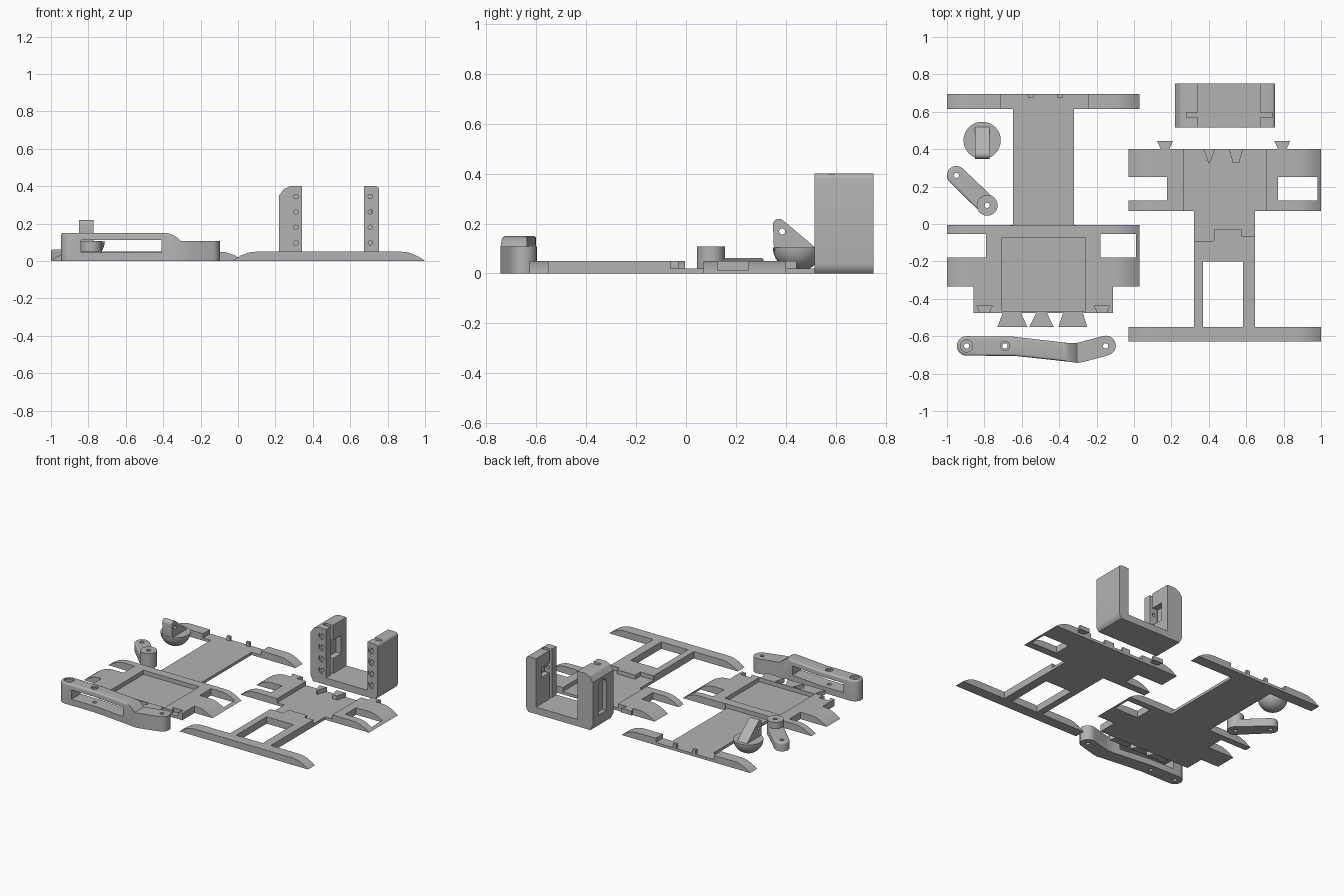
import bpy, bmesh, math
from mathutils import Vector

if "Cube" in bpy.data.objects:
    bpy.data.objects.remove(bpy.data.objects["Cube"])

grey = bpy.data.materials.new("mid grey")
grey.diffuse_color = (0.45, 0.45, 0.45, 1)
grey.use_nodes = True
grey.node_tree.nodes["Principled BSDF"].inputs["Base Color"].default_value = grey.diffuse_color


def make(name, bm):
    bmesh.ops.recalc_face_normals(bm, faces=bm.faces)
    me = bpy.data.meshes.new(name)
    bm.to_mesh(me)
    bm.free()
    ob = bpy.data.objects.new(name, me)
    bpy.context.collection.objects.link(ob)
    me.materials.append(grey)
    return ob


def prism(name, pts, lo, hi, axis="z"):
    """Extrude a 2D outline along x, y or z."""
    place = {"z": lambda a, b, t: (a, b, t),
             "y": lambda a, b, t: (a, t, b),
             "x": lambda a, b, t: (t, a, b)}[axis]
    bm = bmesh.new()
    f = bm.faces.new([bm.verts.new(place(a, b, lo)) for a, b in pts])
    ext = bmesh.ops.extrude_face_region(bm, geom=[f])["geom"]
    bmesh.ops.translate(bm, verts=[v for v in ext if isinstance(v, bmesh.types.BMVert)],
                        vec=Vector(place(0, 0, hi - lo)))
    return make(name, bm)


def box(x0, x1, y0, y1, z0, z1):
    return prism("box", [(x0, y0), (x1, y0), (x1, y1), (x0, y1)], z0, z1)


def arc(cx, cy, r, a0=0, a1=360, n=24):
    """Points on an arc; a full turn gives a closed circle."""
    m = n if a1 - a0 == 360 else n - 1
    return [(cx + r * math.cos(math.radians(a0 + (a1 - a0) * i / m)),
             cy + r * math.sin(math.radians(a0 + (a1 - a0) * i / m))) for i in range(n)]


def cylinder(x, y, r, lo, hi, axis="z"):
    return prism("cylinder", arc(x, y, r), lo, hi, axis)


def combine(ob, others, op):
    for o in others:
        m = ob.modifiers.new(op, "BOOLEAN")
        m.operation, m.object, m.solver = op, o, "EXACT"
        bpy.context.view_layer.objects.active = ob
        bpy.ops.object.modifier_apply(modifier=m.name)
        bpy.data.objects.remove(o)
    return ob


def bevel(ob, width, test):
    bm = bmesh.new()
    bm.from_mesh(ob.data)
    bmesh.ops.bevel(bm, geom=[e for e in bm.edges if test(e.verts[0].co, e.verts[1].co)],
                    offset=width, segments=4, profile=0.5, affect="EDGES")
    bm.to_mesh(ob.data)
    bm.free()


def smooth(ob):
    bpy.ops.object.select_all(action="DESELECT")
    ob.select_set(True)
    bpy.context.view_layer.objects.active = ob
    bpy.ops.object.shade_smooth_by_angle(angle=math.radians(30))


T, LOW, HALF = 0.05, 0.02, 0.515


def plate(name, cx, half_outline):
    """Mirrored flat outline trimmed by a profile with curved-down tips."""
    pts = [(cx + x, y) for x, y in half_outline] + \
          [(cx - x, y) for x, y in reversed(half_outline)]
    ob = prism(name, pts, 0, T)
    L = 0.13
    tip = [(HALF - L * i / 8, T * (1 - (1 - i / 8) ** 2)) for i in range(9)]
    prof = [(cx + x, z) for x, z in tip] + [(cx - x, z) for x, z in reversed(tip)]
    return combine(ob, [prism("trim", prof, -1, 1, "y")], "INTERSECT")


def dovetail(x0, x1, x2, x3, ya, yb, z0, z1):
    """Trapezoid, x0..x1 wide at ya and x2..x3 wide at yb."""
    return prism("dovetail", [(x0, ya), (x1, ya), (x3, yb), (x2, yb)], z0, z1)


# Plate with the long spine
c = -0.485
p1 = plate("long_plate", c, [(HALF, 0.695), (HALF, 0.615), (0.163, 0.615), (0.163, -0.005),
                             (HALF, -0.005), (HALF, -0.335), (0.372, -0.335), (0.372, -0.475)])
combine(p1, [
    box(c - 0.6, c - 0.305, -0.18, -0.053, -1, 1),       # tip windows
    box(c + 0.305, c + 0.495, -0.18, -0.053, -1, 1),
    box(-0.71, -0.245, 0.61, 0.8, LOW, 1),               # low middle of the bar
    box(-0.66, -0.31, -0.008, 0.62, LOW, 1),             # low spine
    box(-0.705, -0.26, -0.465, -0.072, LOW, 1),          # pocket
    dovetail(-0.84, -0.757, -0.82, -0.777, -0.435, -0.48, LOW, 1),
    dovetail(-0.213, -0.13, -0.193, -0.15, -0.435, -0.48, LOW, 1)], "DIFFERENCE")
combine(p1, [box(x - 0.013, x + 0.013, 0.675, 0.695, 0.01, T) for x in (-0.55, -0.395)] + [
    dovetail(-0.70, -0.607, -0.73, -0.57, -0.47, -0.55, LOW, T),
    dovetail(-0.52, -0.468, -0.56, -0.43, -0.47, -0.55, LOW, T),
    dovetail(-0.377, -0.275, -0.404, -0.25, -0.47, -0.55, LOW, T)], "UNION")

# Plate with the open frame
c = 0.485
p2 = plate("frame_plate", c, [(HALF, 0.40), (HALF, 0.07), (0.163, 0.07), (0.163, -0.55),
                              (HALF, -0.55), (HALF, -0.627)])
step = [(0.30, -0.09), (0.427, -0.09), (0.427, -0.03), (0.575, -0.03), (0.575, -0.063),
        (0.67, -0.063), (0.67, 0.07), (0.705, 0.07), (0.705, 0.327), (0.265, 0.327),
        (0.265, 0.07), (0.30, 0.07)]
combine(p2, [
    box(-0.2, 0.177, 0.126, 0.25, -1, 1),                # tip windows
    box(0.77, 0.98, 0.126, 0.25, -1, 1),
    box(0.37, 0.583, -0.55, -0.20, -1, 1),               # frame opening
    prism("step", step, LOW, 1),                         # low middle
    dovetail(0.265, 0.40, 0.265, 0.368, 0.32, 0.41, LOW, 1),
    dovetail(0.404, 0.53, 0.436, 0.505, 0.32, 0.41, LOW, 1),
    dovetail(0.56, 0.705, 0.585, 0.705, 0.32, 0.41, LOW, 1)], "DIFFERENCE")
combine(p2, [dovetail(x - 0.018, x + 0.018, x - 0.042, x + 0.042, 0.39, 0.443, LOW, T)
             for x in (0.166, 0.793)], "UNION")

# U-shaped clamp with two posts
u = [(0.24, 0), (0.735, 0), (0.755, 0.02), (0.755, 0.40), (0.675, 0.40), (0.675, 0.05),
     (0.343, 0.05), (0.343, 0.40), (0.28, 0.40), (0.245, 0.385), (0.22, 0.35), (0.22, 0.04)]
clamp = prism("clamp", u, 0.515, 0.75, "y")
bevel(clamp, 0.02, lambda a, b: abs(a.x - b.x) < 1e-4 and a.x > 0.75 and abs(a.z - b.z) < 1e-4)
cuts = [box(0.28, 0.36, 0.57, 0.597, 0.05, 1), box(0.66, 0.74, 0.57, 0.597, 0.05, 1),
        box(0.30, 0.36, 0.597, 0.69, 0.16, 0.29), box(0.66, 0.715, 0.597, 0.69, 0.24, 0.31),
        prism("arch", arc(0.64, 0.29, 0.045, 0, 180, 13) + [(0.595, 0.09), (0.685, 0.09)],
              0.1, 0.25, "x")]
for x in (0.31, 0.708):
    for z in (0.097, 0.18, 0.263, 0.345):
        cuts += [cylinder(x, z, 0.025, 0.5, 0.522, "y"), cylinder(x, z, 0.012, 0.5, 0.58, "y")]
smooth(combine(clamp, cuts, "DIFFERENCE"))

# Long bent arm: plan outline trimmed by its side profile
plan = arc(-0.895, -0.652, 0.052, 90, 270, 13) + \
    [(-0.64, -0.705), (-0.36, -0.735), (-0.30, -0.743), (-0.26, -0.735)] + \
    arc(-0.15, -0.65, 0.053, -75, 105, 13) + [(-0.31, -0.637), (-0.36, -0.635), (-0.65, -0.602)]
arm = prism("long_arm", plan, 0, 0.15)
bevel(arm, 0.012, lambda a, b: a.z > 0.14 and b.z > 0.14)
side = [(-1, -0.1), (0, -0.1), (0, 0.107), (-0.305, 0.107), (-0.325, 0.125),
        (-0.35, 0.141), (-0.38, 0.15), (-1, 0.15)]
combine(arm, [prism("side", side, -1, 0, "y")], "INTERSECT")
combine(arm, [box(-0.84, -0.41, -0.8, -0.5, 0.045, 0.112)] +
        [cylinder(x, -0.652, 0.014, -1, 1) for x in (-0.895, -0.69, -0.152)] +
        [cylinder(-0.895, -0.652, 0.033, 0.137, 1),
         cylinder(-0.69, -0.652, 0.025, 0.14, 1)], "DIFFERENCE")
smooth(arm)

# Short link with a raised boss
a, b = Vector((-0.95, 0.26)), Vector((-0.785, 0.10))
ang = math.degrees(math.atan2(b.y - a.y, b.x - a.x))
link = prism("short_link", arc(a.x, a.y, 0.05, ang + 90, ang + 270, 13) +
             arc(b.x, b.y, 0.052, ang - 90, ang + 90, 13), 0, 0.062)
bevel(link, 0.01, lambda p, q: p.z > 0.06 and q.z > 0.06)
combine(link, [cylinder(b.x, b.y, 0.056, 0.0, 0.108)], "UNION")
combine(link, [cylinder(p.x, p.y, 0.014, -1, 1) for p in (a, b)], "DIFFERENCE")
smooth(link)

# Half ball with a drilled fin
bm = bmesh.new()
bmesh.ops.create_uvsphere(bm, u_segments=32, v_segments=20, radius=0.1)
bmesh.ops.translate(bm, verts=bm.verts, vec=(-0.812, 0.447, 0.108))
ball = combine(make("half_ball", bm), [box(-1, -0.6, 0.2, 0.7, 0.104, 0.4)], "DIFFERENCE")
fin = prism("fin", [(0.352, 0.09), (0.535, 0.09), (0.515, 0.106)] +
            arc(0.372, 0.195, 0.024, 52, 180, 8), -0.85, -0.772, "x")
combine(ball, [fin], "UNION")
combine(ball, [cylinder(0.385, 0.168, 0.012, -1, -0.6, "x")], "DIFFERENCE")
smooth(ball)
